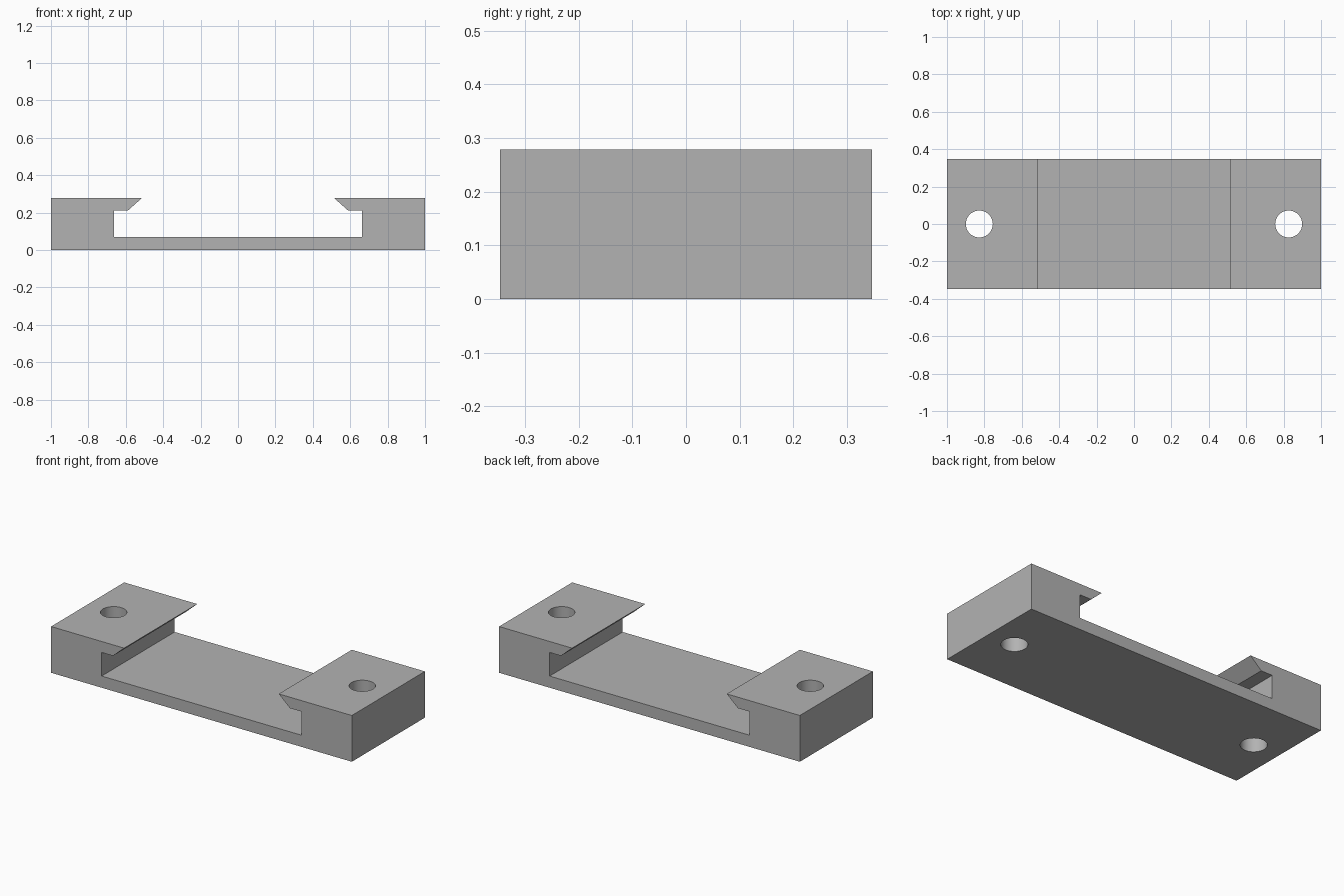
import bpy
import bmesh
from mathutils import Vector

if "Cube" in bpy.data.objects:
    bpy.data.objects.remove(bpy.data.objects["Cube"], do_unlink=True)

DEPTH = 0.694
HOLE_X = 0.827
HOLE_RADIUS = 0.072

grey = bpy.data.materials.new("plain grey")
grey.use_nodes = True
colour = (0.45, 0.45, 0.45, 1)
grey.diffuse_color = colour
grey.node_tree.nodes["Principled BSDF"].inputs["Base Color"].default_value = colour

# Clamp body: mirrored half profile with an undercut lip, extruded front to back
half = [(1, 0), (1, 0.278), (0.514, 0.278), (0.588, 0.212), (0.664, 0.212), (0.664, 0.07)]
profile = half + [(-x, z) for x, z in reversed(half)]
bm = bmesh.new()
face = bm.faces.new([bm.verts.new((x, -DEPTH / 2, z)) for x, z in profile])
extruded = bmesh.ops.extrude_face_region(bm, geom=[face])["geom"]
moved = [v for v in extruded if isinstance(v, bmesh.types.BMVert)]
bmesh.ops.translate(bm, verts=moved, vec=Vector((0, DEPTH, 0)))
bmesh.ops.recalc_face_normals(bm, faces=bm.faces)
mesh = bpy.data.meshes.new("bracket_body")
bm.to_mesh(mesh)
bm.free()
mesh.materials.append(grey)
body = bpy.data.objects.new("bracket_body", mesh)
bpy.context.collection.objects.link(body)

# Screw holes through both end blocks
for side, x in (("left", HOLE_X), ("right", -HOLE_X)):
    bpy.ops.mesh.primitive_cylinder_add(vertices=48, radius=HOLE_RADIUS, depth=1, location=(x, 0, 0.14))
    cutter = bpy.context.object
    cutter.name = side + "_hole_cutter"
    cutter.data.materials.append(grey)
    cutter.hide_render = True
    cut = body.modifiers.new(side + "_screw_hole", "BOOLEAN")
    cut.operation = "DIFFERENCE"
    cut.solver = "EXACT"
    cut.object = cutter
    bpy.context.view_layer.objects.active = body
    bpy.ops.object.modifier_apply(modifier=cut.name)
    bpy.data.objects.remove(cutter, do_unlink=True)

# Smooth hole walls, sharp body edges
bpy.ops.object.select_all(action="DESELECT")
body.select_set(True)
bpy.context.view_layer.objects.active = body
bpy.ops.object.shade_smooth_by_angle(angle=0.5)
